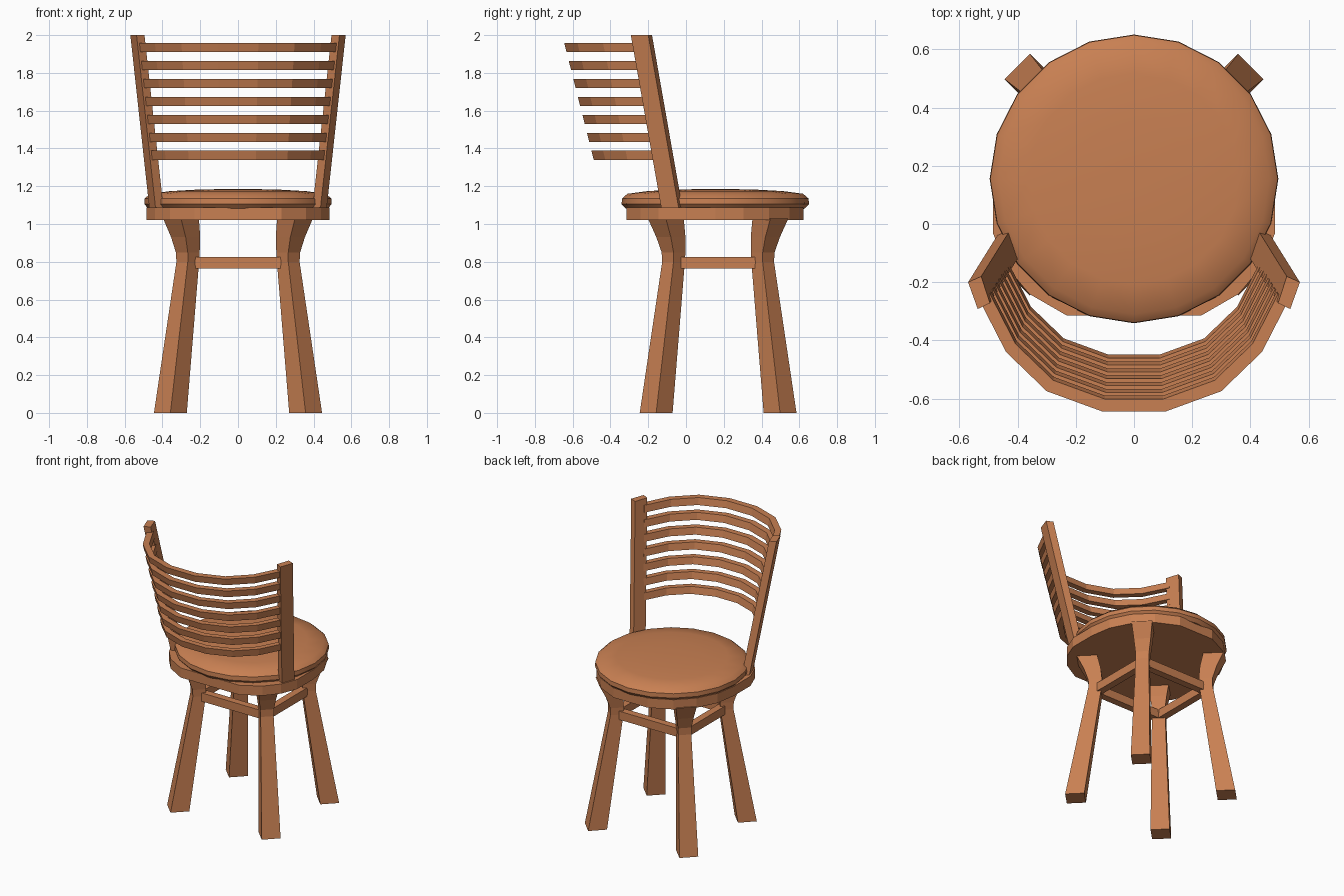
import bpy, bmesh, math

if "Cube" in bpy.data.objects:
    bpy.data.objects.remove(bpy.data.objects["Cube"])

wood = bpy.data.materials.new("warm brown wood")
wood.diffuse_color = (0.58, 0.215, 0.085, 1)
wood.use_nodes = True
wood.node_tree.nodes["Principled BSDF"].inputs["Base Color"].default_value = wood.diffuse_color
CY = 0.155  # seat centre in y


def make(name, rings, cap=True, smooth=None):
    """Skin a list of equal-length point rings into one closed object."""
    bm = bmesh.new()
    loops = [[bm.verts.new(p) for p in r] for r in rings]
    n = len(loops[0])
    for a, b in zip(loops, loops[1:]):
        for i in range(n):
            j = (i + 1) % n
            bm.faces.new((a[i], a[j], b[j], b[i]))
    if cap:
        bm.faces.new(loops[0])
        bm.faces.new(loops[-1])
    bmesh.ops.recalc_face_normals(bm, faces=bm.faces)
    me = bpy.data.meshes.new(name)
    bm.to_mesh(me)
    bm.free()
    me.materials.append(wood)
    ob = bpy.data.objects.new(name, me)
    bpy.context.collection.objects.link(ob)
    if smooth:
        bpy.ops.object.select_all(action='DESELECT')
        ob.select_set(True)
        bpy.context.view_layer.objects.active = ob
        bpy.ops.object.shade_smooth_by_angle(angle=math.radians(smooth))
    return ob


# Cushion: 20-sided turned profile (radius, height)
profile = [(0.42, 1.07), (0.475, 1.082), (0.496, 1.105), (0.494, 1.135),
           (0.465, 1.16), (0.36, 1.174), (0.2, 1.183), (0.05, 1.185)]
make("cushion", [[(r * math.sin(k * math.pi / 10), CY + r * math.cos(k * math.pi / 10), z)
                  for k in range(20)] for r, z in profile], smooth=35)

# Seat base: round at the back, wider at the corners where the posts stand
half = [(0.23, -0.315), (0.36, -0.24), (0.44, -0.145), (0.485, -0.03)]
half += [(0.485 * math.cos(a), CY + 0.485 * math.sin(a))
         for a in [math.radians(d) for d in (0, 18, 36, 54, 74)]]
outline = half + [(-x, y) for x, y in reversed(half)]
make("seat_base", [[(x, y, z) for x, y in outline] for z in (1.02, 1.088)])

# Legs: diamond section, (height, x offset, y offset, half diagonal)
leg = [(0, 0.358, 0.328, 0.087), (0.8, 0.266, 0.236, 0.06), (0.85, 0.266, 0.236, 0.063),
       (0.93, 0.277, 0.25, 0.077), (1.03, 0.302, 0.277, 0.095)]
for sx, side in ((-1, "left"), (1, "right")):
    for sy, end in ((-1, "front"), (1, "back")):
        make(f"{end}_{side}_leg",
             [[(sx * x + d, 0.17 + sy * y, z), (sx * x, 0.17 + sy * y + d, z),
               (sx * x - d, 0.17 + sy * y, z), (sx * x, 0.17 + sy * y - d, z)]
              for z, x, y, d in leg])


# Stretchers joining the legs
def bar(name, c, s):
    x, y = c
    w, d = s
    make(name, [[(x - w, y - d, z), (x + w, y - d, z), (x + w, y + d, z), (x - w, y + d, z)]
                for z in (0.765, 0.825)])


for s, end, side in ((-1, "front", "left"), (1, "back", "right")):
    bar(f"{end}_stretcher", (0, 0.17 + s * 0.232), (0.26, 0.025))
    bar(f"{side}_stretcher", (s * 0.262, 0.17), (0.025, 0.23))

# Back posts: slanted outward and forward
top = [(0.57, -0.2), (0.525, -0.18), (0.495, -0.272), (0.537, -0.292)]
for s, side in ((-1, "left"), (1, "right")):
    make(f"{side}_back_post",
         [[(s * (x - dx), y + dy, z) for x, y in top]
          for z, dx, dy in ((1.08, 0.101, 0.162), (2.0, 0, 0))])

# Curved slats, shrinking toward the seat
arc = [(0.535, 0.02), (0.44, -0.165), (0.3, -0.3), (0.108, -0.37)]
arc += [(-x, y) for x, y in reversed(arc)]
for i in range(7):
    z0 = 1.34 + 0.095 * i

    def corner(x, y, z, inner):
        drop = 1.96 - z
        k = (1 - 0.21 * drop) * (0.925 if inner else 1)
        return (x * k, -0.275 + 0.175 * drop + y * k + (0.015 if inner else 0), z)

    make(f"back_slat_{i + 1}",
         [[corner(x, y, z0, False), corner(x, y, z0 + 0.048, False),
           corner(x, y, z0 + 0.048, True), corner(x, y, z0, True)] for x, y in arc])
